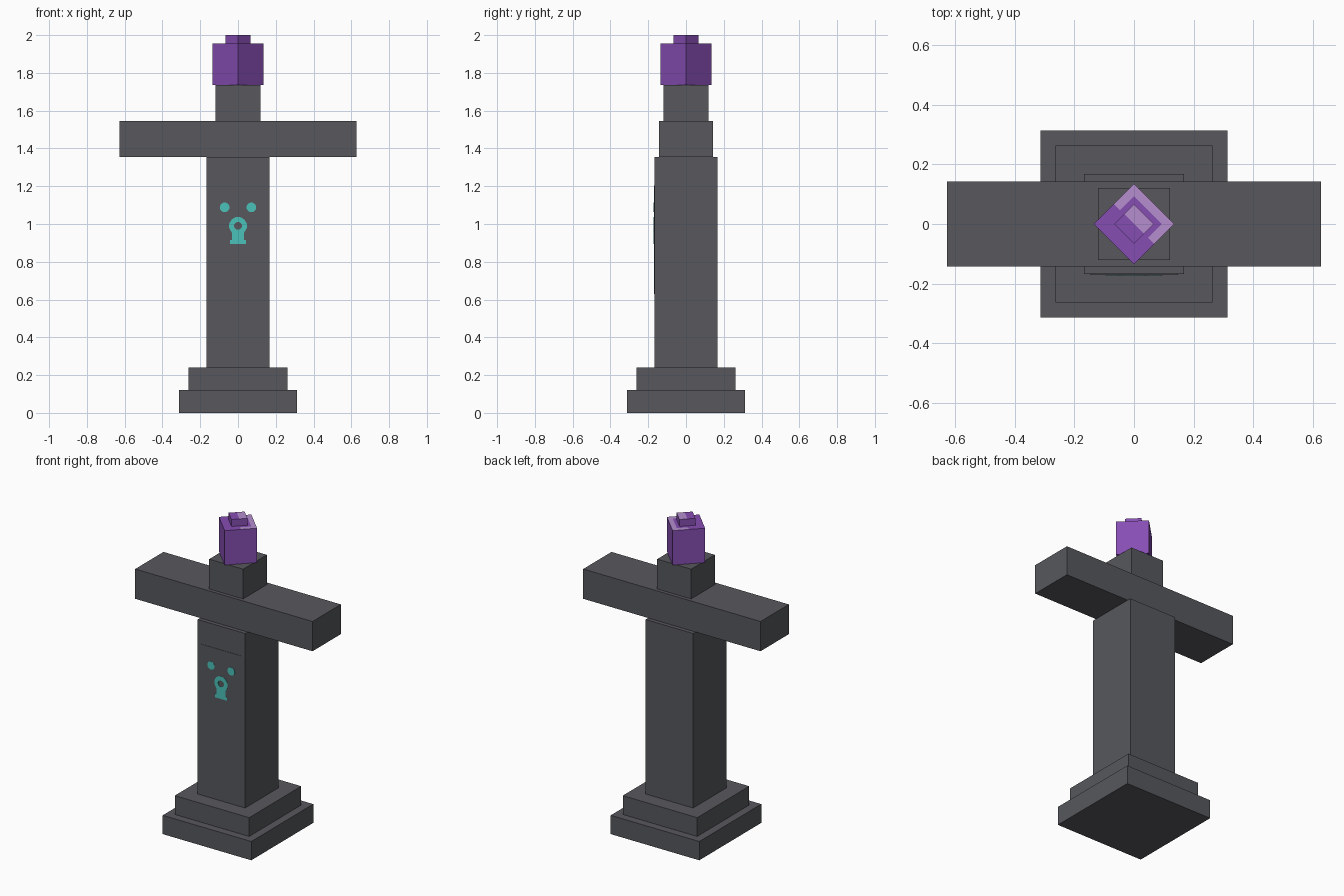
import bpy, bmesh, math
from mathutils import Matrix, Vector

cube = bpy.data.objects.get("Cube")
if cube:
    bpy.data.objects.remove(cube, do_unlink=True)


def material(name, rgb):
    m = bpy.data.materials.new(name)
    m.use_nodes = True
    m.diffuse_color = (*rgb, 1)
    m.node_tree.nodes["Principled BSDF"].inputs["Base Color"].default_value = (*rgb, 1)
    return m


STONE = material("dark stone", (0.095, 0.097, 0.11))
PURPLE = material("crystal purple", (0.24, 0.075, 0.45))
LILAC = material("pale lilac", (0.46, 0.27, 0.62))
TEAL = material("glowing teal", (0.07, 0.54, 0.49))


def finish(name, bm, *mats):
    bmesh.ops.recalc_face_normals(bm, faces=bm.faces)
    mesh = bpy.data.meshes.new(name)
    bm.to_mesh(mesh)
    bm.free()
    for m in mats:
        mesh.materials.append(m)
    obj = bpy.data.objects.new(name, mesh)
    bpy.context.collection.objects.link(obj)
    return obj


def box_mesh(hx, hy, z0, z1, y=0):
    bm = bmesh.new()
    place = Matrix.Translation((0, y, (z0 + z1) / 2)) @ Matrix.Diagonal((2 * hx, 2 * hy, z1 - z0, 1))
    bmesh.ops.create_cube(bm, size=1, matrix=place)
    return bm


def box(name, mat, *dims, **kw):
    return finish(name, box_mesh(*dims, **kw), mat)


# Stone monument, bottom to top
box("base_step", STONE, 0.313, 0.313, 0, 0.12)
box("upper_step", STONE, 0.263, 0.263, 0.12, 0.24)
box("pillar", STONE, 0.168, 0.168, 0.24, 1.355)
box("crossbeam", STONE, 0.627, 0.143, 1.355, 1.545)
box("neck", STONE, 0.12, 0.12, 1.545, 1.735)
box("front_panel", STONE, 0.147, 0.002, 0.63, 1.205, y=-0.168)


# Crystal blocks turned on a corner, with pale areas cut into their tops
def crystal(name, half, z0, z1, cuts_u, cuts_v, is_pale):
    bm = box_mesh(half, half, z0, z1)
    cuts = [((u, 0, 0), (1, 0, 0)) for u in cuts_u] + [((0, v, 0), (0, 1, 0)) for v in cuts_v]
    for point, normal in cuts:
        top = [f for f in bm.faces if f.calc_center_median().z > z1 - 1e-4]
        geom = top + list({e for f in top for e in f.edges}) + list({v for f in top for v in f.verts})
        bmesh.ops.bisect_plane(bm, geom=geom, plane_co=point, plane_no=normal)
    for f in bm.faces:
        c = f.calc_center_median()
        f.material_index = int(c.z > z1 - 1e-4 and is_pale(c))
    obj = finish(name, bm, PURPLE, LILAC)
    obj.rotation_euler.z = math.pi / 4


crystal("crystal", 0.0955, 1.735, 1.955, (0, 0.066), (-0.066, 0.066),
        lambda c: c.x > 0.066 or (c.x > 0 and abs(c.y) > 0.066))
crystal("crystal_cap", 0.047, 1.955, 2.0, (0,), (), lambda c: c.x > 0)


# Teal symbol on the panel: two dots and a ringed keyhole
def disc(name, x, z, outer, inner=0, sides=12):
    bm = bmesh.new()
    rims = []
    for r in (outer, inner):
        for y in (-0.172, -0.169):
            angles = [math.tau * (i + 0.5) / sides for i in range(sides)]
            rims.append([bm.verts.new((x + r * math.cos(a), y, z + r * math.sin(a)))
                         for a in angles] if r else None)
    of, ob, nf, nb = rims
    pairs = [(of, ob), (of, nf), (nf, nb), (ob, nb)] if inner else [(of, ob)]
    for a, b in pairs:
        for i in range(sides):
            j = (i + 1) % sides
            bm.faces.new((a[i], a[j], b[j], b[i]))
    if not inner:
        bm.faces.new(of)
        bm.faces.new(ob)
    return finish(name, bm, TEAL)


for side, x in (("right", -0.071), ("left", 0.071)):
    disc(side + "_dot", x, 1.088, 0.026)
disc("keyhole_ring", 0, 0.99, 0.048, 0.021)
box("keyhole_stem", TEAL, 0.031, 0.0015, 0.915, 0.962, y=-0.1705)
box("keyhole_foot", TEAL, 0.042, 0.0015, 0.893, 0.915, y=-0.1705)
